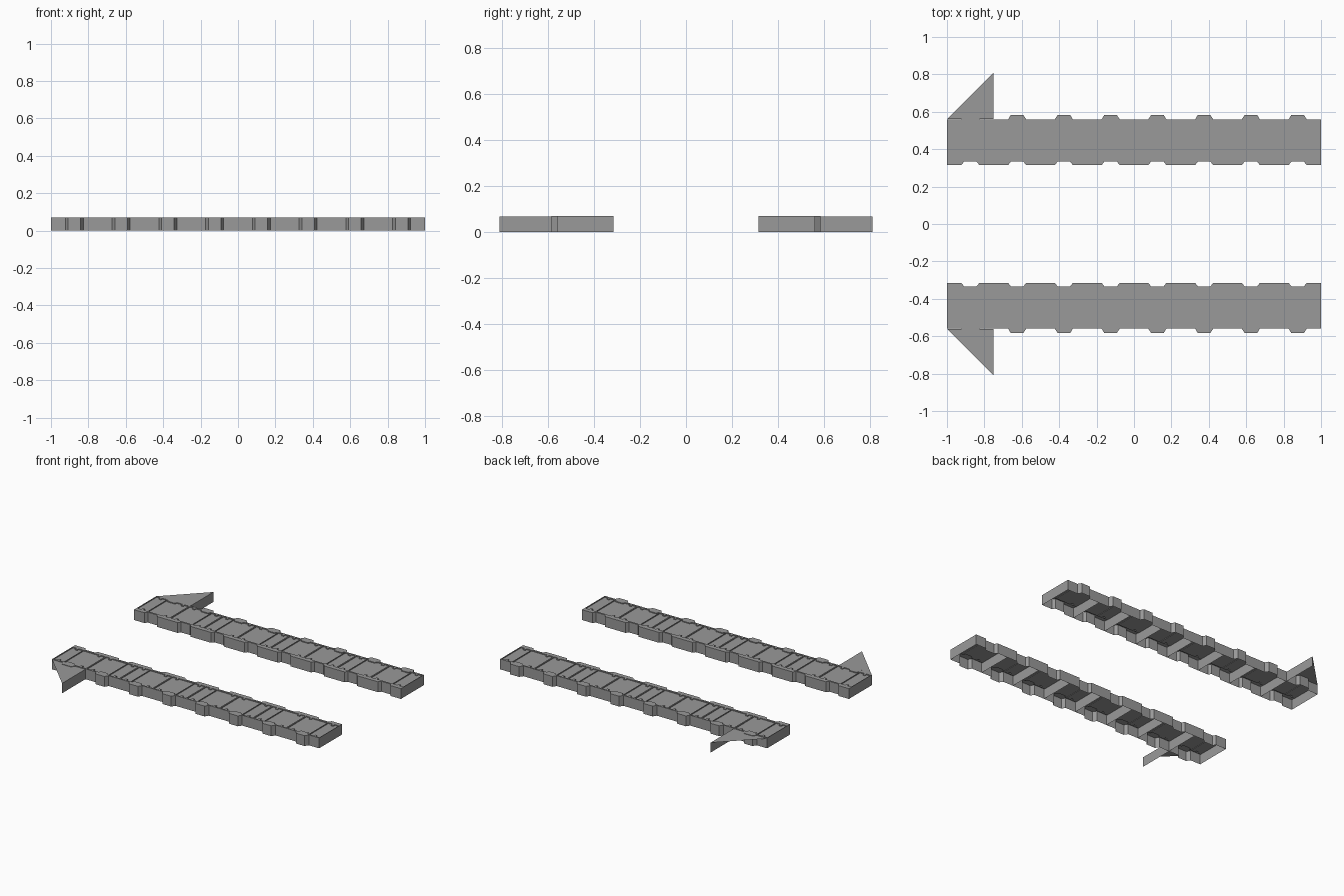
import bpy, bmesh

if "Cube" in bpy.data.objects:
    bpy.data.objects.remove(bpy.data.objects["Cube"])

TOP, DECK, WING = 0.07, 0.064, 0.067    # rim, recessed deck and wing levels
THIRD = 0.25 / 3                        # every track link is split in three bays

steel = bpy.data.materials.new("dark_steel")
steel.diffuse_color = (0.32, 0.32, 0.32, 1)
steel.use_nodes = True
steel.node_tree.nodes["Principled BSDF"].inputs["Base Color"].default_value = steel.diffuse_color


def loop(bm, pts, z):
    return [bm.verts.new((x, y, z)) for x, y in pts]


def walls(bm, a, b, skip=()):
    """Side faces between two matching loops; returns nothing for skipped sides."""
    n = len(a)
    for i in range(n):
        if i not in skip:
            j = (i + 1) % n
            bm.faces.new((a[i], a[j], b[j], b[i]))


def link(bm, outline, recesses):
    """Hollow link open underneath, its top plate sunk at the recess outlines."""
    hi = loop(bm, outline, TOP)
    walls(bm, loop(bm, outline, 0), hi)
    rings = [hi]
    for pts in recesses:
        floor, edge = loop(bm, pts, DECK), loop(bm, pts, TOP)
        bm.faces.new(floor)
        walls(bm, edge, floor)
        rings.append(edge)
    edges = [bm.edges.get((r[i - 1], r[i])) for r in rings for i in range(len(r))]
    bmesh.ops.triangle_fill(bm, edges=edges, use_beauty=True, normal=(0, 0, 1))


def make(name, bm, flip):
    if flip:                            # mirror across the centre line
        for v in bm.verts:
            v.co.y = -v.co.y
        bmesh.ops.reverse_faces(bm, faces=bm.faces[:])
    me = bpy.data.meshes.new(name)
    bm.to_mesh(me)
    bm.free()
    me.materials.append(steel)
    bpy.context.collection.objects.link(bpy.data.objects.new(name, me))


def orient(pts, d):
    """Mirror an outline in x when d is -1, keeping it counter-clockwise."""
    return pts if d > 0 else [(-x, y) for x, y in reversed(pts)]


def link_outline():
    return [(-0.125, 0.315), (-0.048, 0.315), (-0.034, 0.333), (0.034, 0.333),
            (0.048, 0.315), (0.125, 0.315), (0.125, 0.56), (0.048, 0.56),
            (0.033, 0.584), (-0.033, 0.584), (-0.048, 0.56), (-0.125, 0.56)]


def notch(x, y, s):
    """Small bolt notch along a deck edge, listed left to right."""
    return [(x - 0.009, y), (x - 0.009, y + s * 0.017),
            (x + 0.007, y + s * 0.017), (x + 0.007, y)]


def end_deck():
    l, r = -0.121, -THIRD / 2 - 0.002
    return ([(l, 0.345)] + notch(-THIRD, 0.345, 1) + [(r, 0.345), (r, 0.551)]
            + notch(-THIRD, 0.551, -1)[::-1] + [(l, 0.551)])


def main_deck():
    l, r = -THIRD / 2 + 0.002, 0.121
    return ([(l, 0.345)] + notch(THIRD, 0.345, 1) + [(r, 0.345), (r, 0.551)]
            + notch(THIRD, 0.551, -1)[::-1]
            + [(0.034, 0.551), (0.026, 0.535), (-0.026, 0.535), (-0.034, 0.551),
               (l, 0.551)])


for side, flip in (("left", False), ("right", True)):
    # hollow track links with interlocking side tabs, alternately mirrored
    links = bmesh.new()
    for i in range(8):
        cx = -0.875 + 0.25 * i
        d = 1 if i % 2 == 0 else -1
        decks = [[(cx + x, y) for x, y in orient(p, d)]
                 for p in (end_deck(), main_deck())]
        link(links, [(cx + x, y) for x, y in link_outline()], decks)
    make(side + "_track_links", links, flip)

    # triangular side wing: top and rear wall, open along the slanted edge
    wing = bmesh.new()
    tri = [(-1, 0.561), (-0.751, 0.561), (-0.751, 0.81)]
    top = loop(wing, tri, WING)
    wing.faces.new(top)
    walls(wing, loop(wing, tri, 0), top, skip=(0, 2))
    make(side + "_wing", wing, flip)
